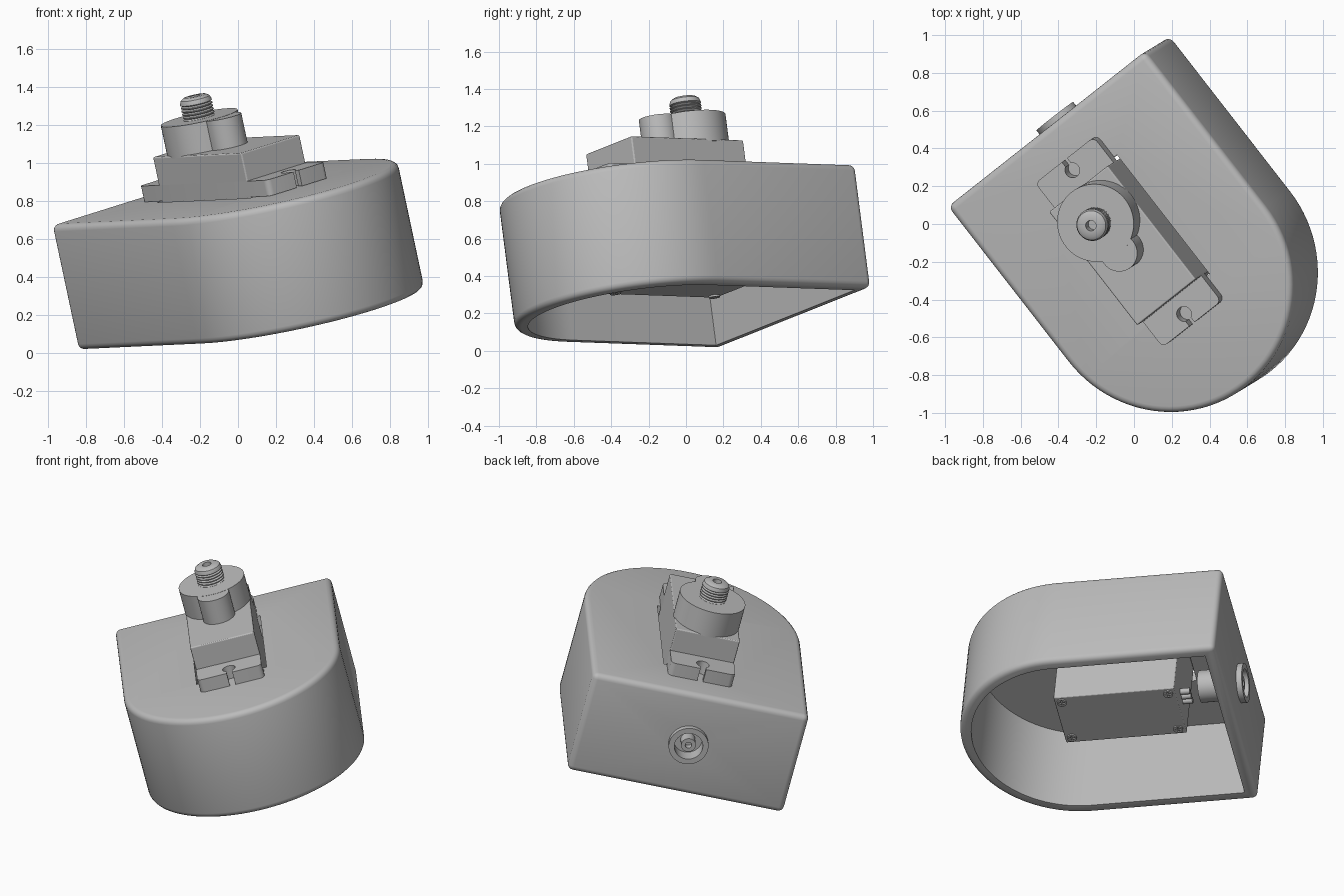
import bpy, bmesh, math
from mathutils import Matrix, Vector

cube = bpy.data.objects.get("Cube")
if cube:
    bpy.data.objects.remove(cube)

grey = bpy.data.materials.new("plain_grey")
grey.use_nodes = True
grey.diffuse_color = (0.5, 0.5, 0.5, 1)
grey.node_tree.nodes["Principled BSDF"].inputs["Base Color"].default_value = (0.5, 0.5, 0.5, 1)

# Tilted frame: X runs to the round end, Y across, Z out of the lid;
# its origin is the centre of the round end on the lid surface
up = Vector((-0.206, -0.125, 0.970)).normalized()
across = Vector((0.759, 0.599, 0.255))
across = (across - up * across.dot(up)).normalized()
along = across.cross(up)
FRAME = Matrix.Translation((0.17, -0.32, 0.865)) @ Matrix((along, across, up)).transposed().to_4x4()


def finish(name, bm, local=Matrix()):
    bmesh.ops.recalc_face_normals(bm, faces=bm.faces)
    mesh = bpy.data.meshes.new(name)
    bm.to_mesh(mesh)
    bm.free()
    mesh.materials.append(grey)
    obj = bpy.data.objects.new(name, mesh)
    bpy.context.collection.objects.link(obj)
    obj.matrix_world = FRAME @ local
    return obj


def smooth(obj, degrees=35):
    obj.data.shade_smooth()
    obj.data.set_sharp_from_angle(angle=math.radians(degrees))


def prism(name, outline, z0, z1, bevel=0, upright_only=False):
    bm = bmesh.new()
    face = bm.faces.new([bm.verts.new((x, y, z0)) for x, y in outline])
    top = bmesh.ops.extrude_face_region(bm, geom=[face])["geom"]
    bmesh.ops.translate(bm, vec=(0, 0, z1 - z0), verts=[v for v in top if isinstance(v, bmesh.types.BMVert)])
    bmesh.ops.recalc_face_normals(bm, faces=bm.faces)
    if bevel:
        edges = [e for e in bm.edges if e.calc_face_angle(0) > 1]
        if upright_only:
            edges = [e for e in edges if abs(e.verts[0].co.z - e.verts[1].co.z) > 1e-4]
        bmesh.ops.bevel(bm, geom=edges, offset=bevel, segments=4, profile=0.5, affect="EDGES")
    return finish(name, bm)


def box(name, x0, x1, y0, y1, z0, z1, **options):
    return prism(name, [(x0, y0), (x1, y0), (x1, y1), (x0, y1)], z0, z1, **options)


def circle(x, y, radius, count=48):
    turn = 2 * math.pi / count
    return [(x + radius * math.cos(i * turn), y + radius * math.sin(i * turn)) for i in range(count)]


def lathe(name, profile, local, steps=48):
    bm = bmesh.new()
    verts = [bm.verts.new((r, 0, z)) for r, z in profile]
    edges = [bm.edges.new(pair) for pair in zip(verts, verts[1:])]
    bmesh.ops.spin(bm, geom=verts + edges, cent=(0, 0, 0), axis=(0, 0, 1),
                   angle=2 * math.pi, steps=steps, use_duplicate=False)
    bmesh.ops.remove_doubles(bm, verts=bm.verts, dist=1e-5)
    obj = finish(name, bm, local)
    smooth(obj)
    return obj


def combine(obj, others, operation="DIFFERENCE"):
    for other in others:
        mod = obj.modifiers.new("cut", "BOOLEAN")
        mod.operation, mod.solver, mod.object = operation, "EXACT", other
    bpy.context.view_layer.update()
    mesh = bpy.data.meshes.new_from_object(obj.evaluated_get(bpy.context.evaluated_depsgraph_get()))
    obj.modifiers.clear()
    obj.data = mesh
    for other in others:
        bpy.data.objects.remove(other)


def d_outline(back, radius, count=48):
    arc = [math.pi * (i / count - 0.5) for i in range(count + 1)]
    return [(back, -radius)] + [(radius * math.cos(a), radius * math.sin(a)) for a in arc] + [(back, radius)]


# Housing: rounded D-shaped shell, open below, with servo slot and socket hole
BACK, HALF, DEPTH, WALL = -1.04, 0.685, 0.68, 0.07
SOCKET = Matrix.Translation((BACK, 0, -DEPTH / 2)) @ Matrix.Rotation(-math.pi / 2, 4, "Y")
housing = prism("housing", d_outline(BACK, HALF), -DEPTH, 0, bevel=0.035)
hole = lathe("hole_cutter", [(0, -0.2), (0.098, -0.2), (0.098, 0.1), (0, 0.1)], SOCKET)
combine(housing, [
    prism("cavity_cutter", d_outline(BACK + WALL, HALF - WALL), -1, -WALL),
    box("slot_cutter", -0.70, 0.10, -0.222, 0.222, -0.2, 0.1),
    hole,
])
smooth(housing)

# Power socket in the back wall: flange, cup and centre pin
lathe("power_socket", [(0, -0.25), (0.1, -0.25), (0.1, 0), (0.123, 0), (0.123, 0.035), (0.088, 0.035),
                       (0.088, -0.06), (0.045, -0.06), (0.045, 0.02), (0.02, 0.02), (0.02, -0.02), (0, -0.02)],
      SOCKET)

# Servo case and mounting ears with keyhole notches
MIDDLE, BOTTOM, TOP = -0.298, -0.53, 0.24
box("servo_case", MIDDLE - 0.38, MIDDLE + 0.38, -0.203, 0.203, BOTTOM, TOP, bevel=0.008)
ears = box("servo_ears", MIDDLE - 0.55, MIDDLE + 0.55, -0.203, 0.203, 0.002, 0.088,
           bevel=0.03, upright_only=True)
notches = []
for side in (-1, 1):
    x = MIDDLE + side * 0.482
    ends = sorted((x, x + side * 0.2))
    notches += [prism("ear_hole", circle(x, 0, 0.04, 24), -0.1, 0.2),
                box("ear_slot", ends[0], ends[1], -0.018, 0.018, -0.1, 0.2)]
combine(ears, notches)
smooth(ears)

# Gear tower: large round boss joined with a small one
AXIS = -0.476
tower = prism("gear_tower", circle(AXIS, 0, 0.207, 64), TOP - 0.01, 0.40)
combine(tower, [prism("small_boss", circle(-0.275, 0, 0.1), TOP - 0.02, 0.399)], "UNION")
smooth(tower)

# Ribbed output shaft with a bored, chamfered tip
ribs = []
for i in range(6):
    z = 0.39 + i * 0.017
    ribs += [(0.075, z), (0.085, z + 0.006), (0.085, z + 0.011)]
lathe("output_shaft", [(0, 0.39)] + ribs + [(0.078, 0.505), (0.06, 0.517), (0.028, 0.517), (0.028, 0.45), (0, 0.45)],
      Matrix.Translation((AXIS, 0, 0)))

# Cross-head screws under the case
for sx in (-1, 1):
    for sy in (-1, 1):
        x, y = MIDDLE + sx * 0.335, sy * 0.158
        screw = prism("case_screw", circle(x, y, 0.03, 24), BOTTOM - 0.01, BOTTOM + 0.01)
        combine(screw, [box("cross_a", x - 0.02, x + 0.02, y - 0.005, y + 0.005, BOTTOM - 0.1, BOTTOM - 0.002),
                        box("cross_b", x - 0.005, x + 0.005, y - 0.02, y + 0.02, BOTTOM - 0.1, BOTTOM - 0.002)])

# Three short wire ends leaving the case
for i in (-1, 0, 1):
    lathe("wire_end", [(0, -0.02), (0.02, -0.02), (0.02, 0.06), (0, 0.06)],
          Matrix.Translation((MIDDLE - 0.38, i * 0.042, -0.41)) @ Matrix.Rotation(-math.pi / 2, 4, "Y"), 16)
